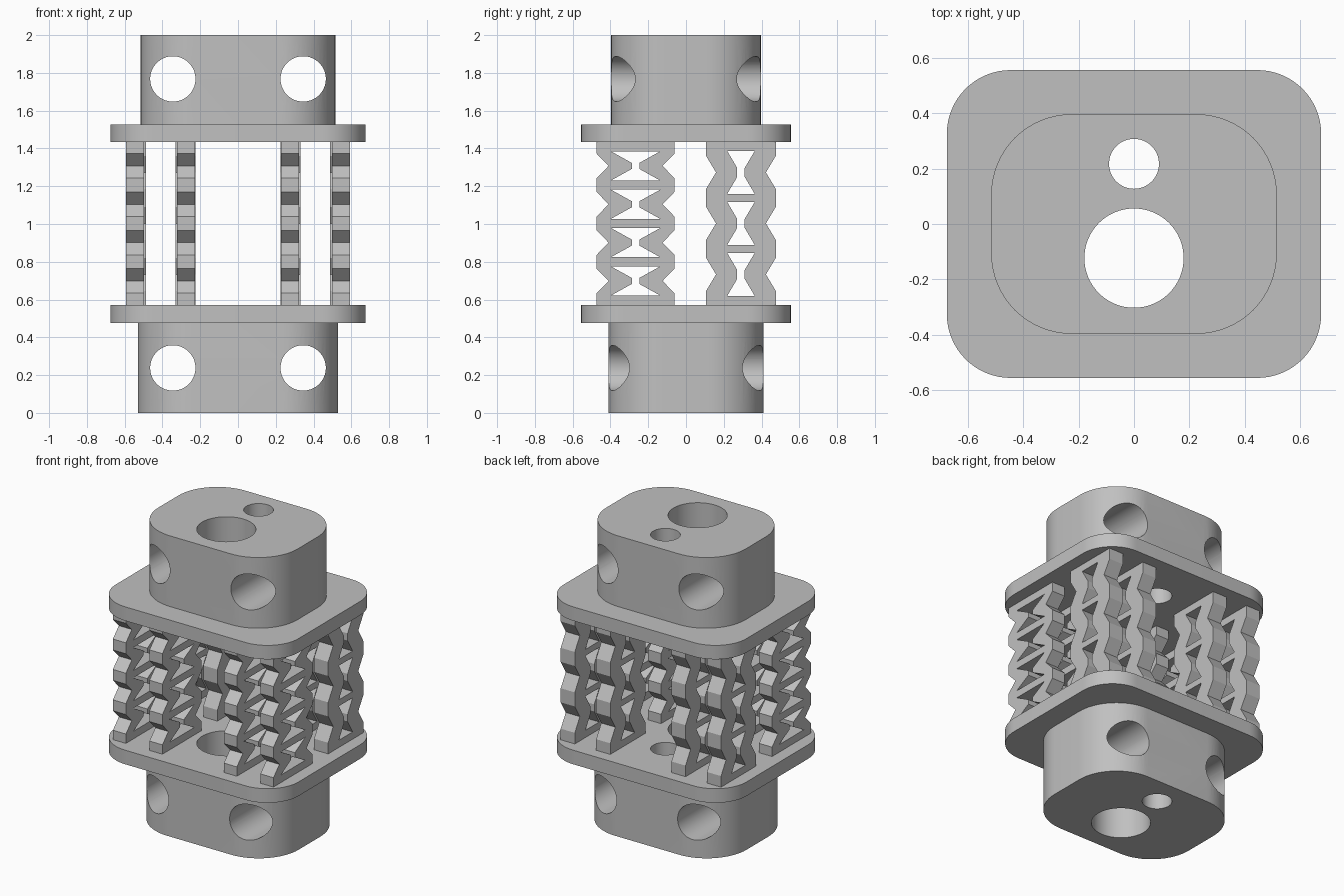
import bpy, bmesh
from math import sin, cos, pi
from mathutils import Matrix

cube = bpy.data.objects.get("Cube")
if cube:
    bpy.data.objects.remove(cube, do_unlink=True)

GREY = (0.53, 0.53, 0.53, 1)
grey = bpy.data.materials.new("plain grey")
grey.use_nodes = True
grey.diffuse_color = GREY
grey.node_tree.nodes["Principled BSDF"].inputs["Base Color"].default_value = GREY


def link(name, mesh):
    ob = bpy.data.objects.new(name, mesh)
    bpy.context.scene.collection.objects.link(ob)
    return ob


def extruded(name, loops, half, matrix):
    """Solid made from an outline and its holes, extruded both ways by half."""
    cu = bpy.data.curves.new(name + " outline", "CURVE")
    cu.dimensions = "2D"
    cu.fill_mode = "BOTH"
    cu.extrude = half
    for loop in loops:
        sp = cu.splines.new("POLY")
        sp.points.add(len(loop) - 1)
        for p, (x, y) in zip(sp.points, loop):
            p.co = (x, y, 0, 1)
        sp.use_cyclic_u = True
    tmp = link("outline", cu)
    bpy.context.view_layer.update()
    dg = bpy.context.evaluated_depsgraph_get()
    mesh = bpy.data.meshes.new_from_object(tmp.evaluated_get(dg))
    bpy.data.objects.remove(tmp, do_unlink=True)
    bpy.data.curves.remove(cu)
    bm = bmesh.new()
    bm.from_mesh(mesh)
    bmesh.ops.remove_doubles(bm, verts=bm.verts, dist=0.0002)
    bmesh.ops.recalc_face_normals(bm, faces=bm.faces)
    bm.transform(matrix)
    bm.to_mesh(mesh)
    bm.free()
    mesh.materials.clear()
    mesh.materials.append(grey)
    mesh.polygons.foreach_set("use_smooth", [False] * len(mesh.polygons))
    return link(name, mesh)


def circle(x, y, r, n=64):
    return [(x + r * cos(2 * pi * i / n), y + r * sin(2 * pi * i / n)) for i in range(n)]


def rounded_rect(hx, hy, r, n=16):
    pts = []
    for k, (sx, sy) in enumerate([(1, 1), (-1, 1), (-1, -1), (1, -1)]):
        for i in range(n + 1):
            a = (k + i / n) * pi / 2
            pts.append((sx * (hx - r) + r * cos(a), sy * (hy - r) + r * sin(a)))
    return pts


def slab(name, hx, hy, r, z0, z1):
    """Rounded slab with the two vertical bores."""
    loops = [rounded_rect(hx, hy, r), circle(0, -0.123, 0.179), circle(0, 0.217, 0.09)]
    return extruded(name, loops, (z1 - z0) / 2, Matrix.Translation((0, 0, (z0 + z1) / 2)))


def smooth(ob):
    bpy.ops.object.select_all(action="DESELECT")
    ob.select_set(True)
    bpy.context.view_layer.objects.active = ob
    bpy.ops.object.shade_smooth_by_angle(angle=pi / 6)


def drill(ob, z):
    """Two cross holes running front to back."""
    for x in (-0.345, 0.345):
        turn = Matrix.Translation((x, 0, z)) @ Matrix.Rotation(pi / 2, 4, "X")
        cutter = extruded("drill", [circle(0, 0, 0.12)], 1, turn)
        cutter.hide_render = True
        mod = ob.modifiers.new("hole", "BOOLEAN")
        mod.operation = "DIFFERENCE"
        mod.solver = "EXACT"
        mod.object = cutter
        bpy.context.view_layer.objects.active = ob
        bpy.ops.object.modifier_apply(modifier=mod.name)
        bpy.data.objects.remove(cutter, do_unlink=True)


# End blocks and flanges
LOW, HIGH = 0.571, 1.435
lower_block = slab("lower_block", 0.53, 0.41, 0.295, 0, 0.477)
drill(lower_block, 0.238)
upper_block = slab("upper_block", 0.515, 0.396, 0.29, 1.528, 2)
drill(upper_block, 1.768)
lower_plate = slab("lower_plate", 0.675, 0.555, 0.23, 0.477, LOW)
upper_plate = slab("upper_plate", 0.675, 0.555, 0.23, HIGH, 1.528)
for part in (lower_block, upper_block, lower_plate, upper_plate):
    smooth(part)


def lattice(name, xs, half, y, cells, pitch, wide, waist, slope, hole):
    """Zigzag columns: pinched outline with an hourglass window in each cell."""
    mid = (LOW + HIGH) / 2
    levels = [mid + (i - (cells - 1) / 2) * pitch for i in range(cells)]
    side = [(wide, LOW)]
    for z in levels:
        side += [(wide, z - slope), (waist, z), (wide, z + slope)]
    side.append((wide, HIGH))
    loops = [side + [(-a, z) for a, z in reversed(side)]]
    hw, hh, neck, flat = hole
    for z in levels:
        edge = [(hw, z - hh), (neck, z - flat), (neck, z + flat), (hw, z + hh)]
        loops.append(edge + [(-a, b) for a, b in reversed(edge)])
    upright = Matrix.Rotation(pi / 2, 4, "Z") @ Matrix.Rotation(pi / 2, 4, "X")
    for x in xs:
        for sign, label in ((1, "left"), (-1, "right")):
            place = "outer" if x > 0.4 else "inner"
            extruded(f"{name}_{place}_{label}", loops, half,
                     Matrix.Translation((sign * x, y, 0)) @ upright)


# Spring columns between the flanges
lattice("front_spring", (0.275, 0.545), 0.048, -0.267, 4, 0.203,
        0.206, 0.143, 0.065, (0.13, 0.077, 0.02, 0.016))
lattice("back_spring", (0.278, 0.54), 0.052, 0.291, 3, 0.27,
        0.185, 0.132, 0.088, (0.073, 0.114, 0.02, 0.024))
